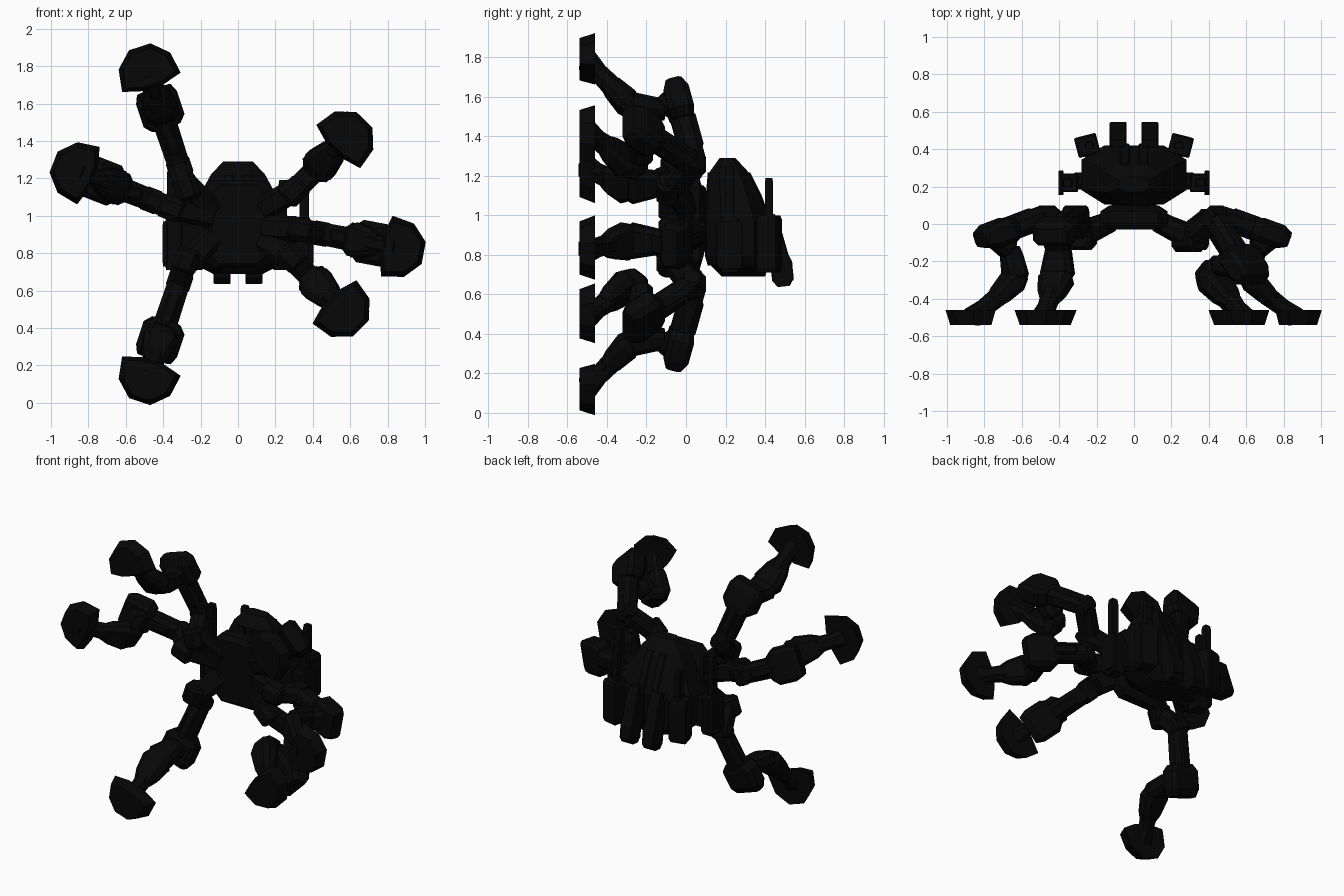
import bpy, bmesh, math
from mathutils import Vector, Matrix

if "Cube" in bpy.data.objects:
    bpy.data.objects.remove(bpy.data.objects["Cube"])

black = bpy.data.materials.new("matte_black")
black.use_nodes = True
black.diffuse_color = (0.002, 0.002, 0.002, 1)
bsdf = black.node_tree.nodes["Principled BSDF"]
bsdf.inputs["Base Color"].default_value = black.diffuse_color
bsdf.inputs["Roughness"].default_value = 0.8


def loft(name, rings):
    """Skin a list of equal-length point rings and cap both ends."""
    bm = bmesh.new()
    rows = [[bm.verts.new(p) for p in ring] for ring in rings]
    n = len(rows[0])
    for a, b in zip(rows, rows[1:]):
        for i in range(n):
            j = (i + 1) % n
            bm.faces.new((a[i], a[j], b[j], b[i]))
    bm.faces.new(rows[0])
    bm.faces.new(rows[-1])
    bmesh.ops.recalc_face_normals(bm, faces=bm.faces)
    mesh = bpy.data.meshes.new(name)
    bm.to_mesh(mesh)
    bm.free()
    mesh.materials.append(black)
    obj = bpy.data.objects.new(name, mesh)
    bpy.context.collection.objects.link(obj)
    return obj


def chamfered(w, t, cut=0.25, stretch=1):
    """Outline of a rectangle with its corners cut off."""
    x, y = w / 2, t / 2
    c = min(w, t) * cut
    e = c * stretch
    return [(x, -y + c), (x, y - c), (x - e, y), (e - x, y),
            (-x, y - c), (-x, c - y), (e - x, -y), (x - e, -y)]


def beam(name, a, b, side, sections, cut=0.25):
    """Chamfered bar from a to b; sections are (fraction, width, thickness)."""
    a, b = Vector(a), Vector(b)
    axis = (b - a).normalized()
    u = (side - axis * side.dot(axis)).normalized()
    v = axis.cross(u)
    return loft(name, [[a.lerp(b, f) + u * p + v * q for p, q in chamfered(w, t, cut)]
                       for f, w, t in sections])


def bar(name, a, b, side, w, t):
    """Plain bar with slightly pinched ends."""
    return beam(name, a, b, side, [(0, w * .75, t * .75), (.12, w, t),
                                   (.88, w, t), (1, w * .75, t * .75)])


def box(name, center, size, angle=0):
    """Crisp upright block turned about z."""
    side = Matrix.Rotation(angle, 3, 'Z') @ Vector((1, 0, 0))
    c, h = Vector(center), Vector((0, 0, size[2] / 2))
    w, t = size[:2]
    return beam(name, c - h, c + h, side, [(0, w * .85, t * .85), (.08, w, t),
                                           (.92, w, t), (1, w * .85, t * .85)], .06)


# Legs: (distance inward from foot, y) for ankle, shin, heel, knee, thigh top, hip
upper_pose = [(.04, -.47), (.14, -.37), (.24, -.28), (.26, -.12),
              (.19, -.045), (.55, .05), (.68, -.07)]
side_pose = [(.06, -.47), (.16, -.38), (.25, -.29), (.22, -.14),
             (.12, -.06), (.43, .05), (.56, -.07)]
folded_pose = [(.03, -.47), (.11, -.39), (.23, -.29), (.19, -.22),
               (-.03, -.24), (.22, .03), (.42, -.08)]
MID = .955
legs = [("right_top", (-.485, 1.78), (-.25, 1.07), upper_pose),
        ("right_middle", (-.865, 1.24), (-.33, 1.03), side_pose),
        ("right_bottom", (-.485, .13), (-.25, .84), upper_pose),
        ("left_top", (.585, 1.42), (.27, 1.10), folded_pose),
        ("left_middle", (.865, .825), (.36, .92), side_pose),
        ("left_bottom", (.565, .49), (.25, .81), folded_pose)]
foot_outline = [(.06, .13), (.145, .05), (.165, -.07), (.06, -.1),
                (-.06, -.1), (-.165, -.07), (-.145, .05), (-.06, .13)]

for name, foot, hip, pose in legs:
    f = Vector((foot[0], 0, foot[1]))
    inward = (Vector((hip[0], 0, hip[1])) - f).normalized()
    lateral = inward.cross(Vector((0, 1, 0)))
    ankle, shin, heel, calf, knee, thigh, root = [
        f + inward * r + Vector((0, y, 0)) for r, y in pose]

    # Flared foot and ankle
    loft(name + "_foot", [[f + lateral * p * s - inward * q * s + Vector((0, y, 0))
                           for p, q in foot_outline]
                          for s, y in ((.82, -.54), (1, -.46))])
    beam(name + "_ankle", f + Vector((0, -.5, 0)), shin, lateral,
         [(0, .12, .11), (.45, .09, .09), (1, .10, .10)])
    # Bent shin with a bulging middle
    beam(name + "_lower_shin", ankle.lerp(shin, .6), heel, lateral,
         [(0, .10, .07), (.3, .15, .10), (.85, .19, .12), (1.2, .13, .08)])
    beam(name + "_upper_shin", heel, calf, lateral,
         [(-.2, .12, .08), (.1, .18, .11), (.8, .14, .10), (1.1, .12, .08)])
    bar(name + "_knee_link", calf, knee, lateral, .14, .11)
    # Broad knee, thigh and its side plates
    out = (knee - thigh).normalized()
    beam(name + "_knee", knee - out * .13, knee + out * .075, lateral,
         [(0, .16, .11), (.2, .23, .13), (.75, .23, .13), (1, .19, .08)], .2)
    beam(name + "_thigh", thigh, knee, lateral,
         [(-.08, .09, .08), (.08, .12, .11), (.9, .13, .11), (1, .12, .10)])
    bar(name + "_thigh_plate", thigh.lerp(knee, .2), thigh.lerp(knee, .75),
        lateral, .08, .13)
    # Hip joint
    d = lateral * .065
    bar(name + "_thigh_pin", thigh - d, thigh + d, inward, .10, .10)
    bar(name + "_hip", thigh, root, lateral, .12, .12)
    bar(name + "_hip_block", root + inward * .05, root - inward * .08,
        lateral, .13, .14)
    sign = 1 if foot[0] > 0 else -1
    socket = Vector((sign * .12, .02, MID + (hip[1] - MID) * .5))
    bar(name + "_hip_arm", root - inward * .04, socket, Vector((0, 1, 0)), .10, .13)

# Pelvis and neck, built along y
Z = Vector((0, 0, 1))
X = Vector((1, 0, 0))
beam("pelvis", (0, -.03, MID), (0, .10, MID), X,
     [(0, .28, .42), (.25, .36, .47), (.75, .36, .47), (1, .26, .24)], .14)
beam("neck", (0, .05, MID), (0, .16, MID), X,
     [(0, .24, .24), (.5, .24, .22), (1, .30, .30)])

# Domed torso: height, full width, near y, far y
hull = [(.69, .27, .18, .40), (.75, .50, .12, .42), (.80, .56, .105, .42),
        (.97, .56, .105, .42), (1.10, .42, .11, .375), (1.22, .29, .12, .315),
        (1.29, .16, .17, .25)]
loft("torso", [[(p, (y0 + y1) / 2 + q, z)
                for p, q in chamfered(w, y1 - y0, .24, 1.6)]
               for z, w, y0, y1 in hull])
# Raised armour ribs on both faces of the dome
for x in (-.05, .05):
    for edge, label in ((2, "near"), (3, "far")):
        loft(label + "_rib", [[(x + p, row[edge] + q, row[0] - .004)
                               for p, q in chamfered(.05, .02)] for row in hull[1:-1]])

for s, side in ((1, "left"), (-1, "right")):
    # Side shoulders, pods and tall rods
    bar(side + "_shoulder", (s * .2, .23, .86), (s * .33, .23, .86), Z, .22, .09)
    box(side + "_side_pod", (s * .345, .22, .85), (.09, .10, .28))
    box(side + "_side_pod_rim", (s * .39, .22, .85), (.025, .13, .24))
    box(side + "_side_rod", (s * .355, .22, 1.06), (.05, .045, .38))
    # Angled outer pods with rods
    bar(side + "_outer_arm", (s * .17, .33, .86), (s * .24, .40, .86), Z, .20, .09)
    box(side + "_outer_pod", (s * .25, .42, .855), (.12, .11, .29), -s * .25)
    box(side + "_outer_rod", (s * .24, .42, 1.06), (.045, .04, .26))
    # Forward barrels, flaring toward the bottom
    beam(side + "_barrel", (s * .085, .42, 1.0), (s * .085, .50, .66), X,
         [(0, .08, .06), (.3, .09, .09), (.6, .09, .10), (.75, .09, .12), (1, .09, .09)],
         .08)
    beam(side + "_muzzle", (s * .085, .475, .81), (s * .085, .495, .64), X,
         [(0, .09, .06), (.25, .09, .11), (.8, .09, .11), (1, .09, .06)], .06)
